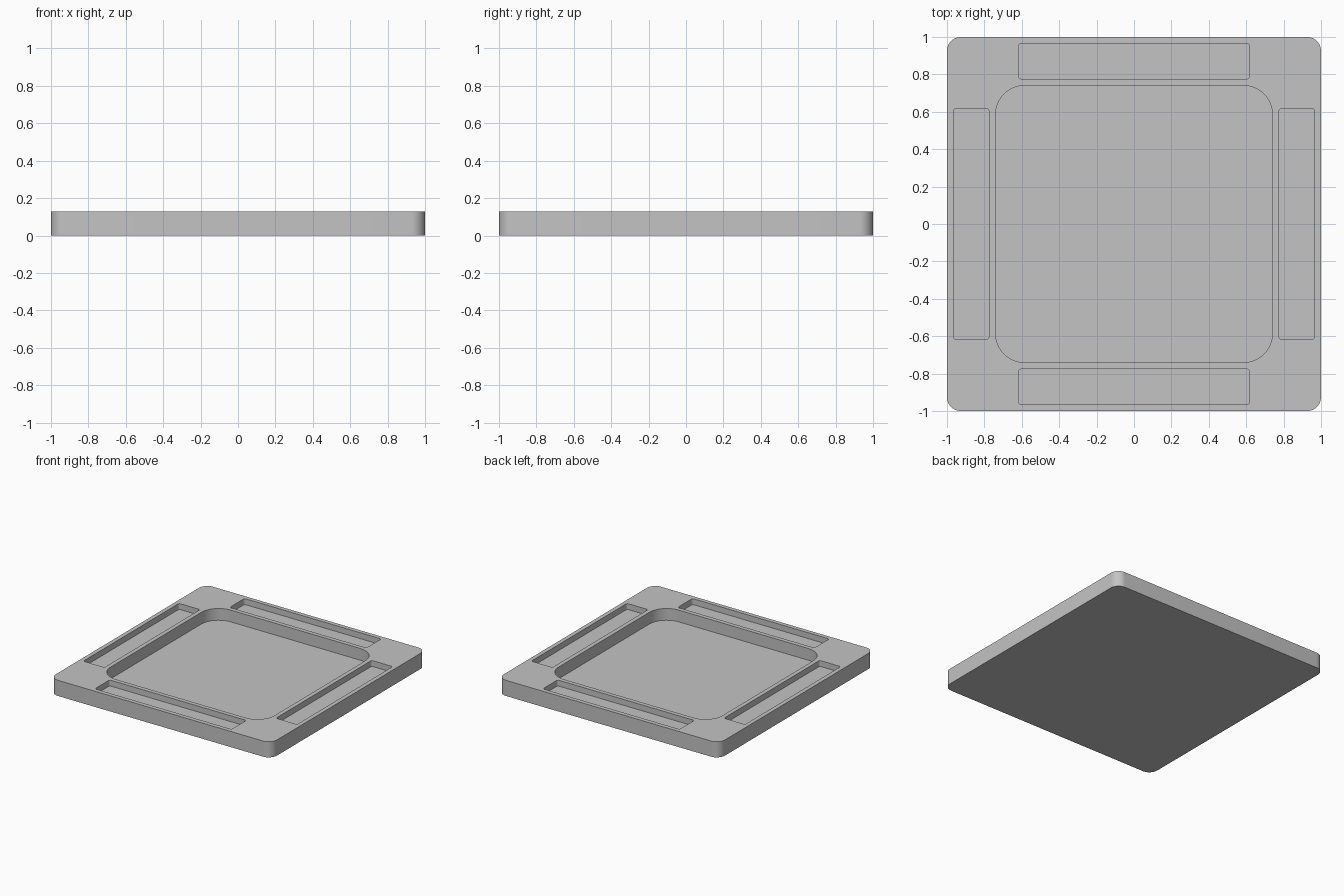
import bpy, bmesh
from math import sin, cos, pi

if "Cube" in bpy.data.objects:
    bpy.data.objects.remove(bpy.data.objects["Cube"], do_unlink=True)

HEIGHT = 0.128
POCKET_DEPTH = 0.096
SLOT_DEPTH = 0.048

grey = bpy.data.materials.new("light grey")
grey.use_nodes = True
colour = (0.55, 0.55, 0.55, 1)
grey.diffuse_color = colour
grey.node_tree.nodes["Principled BSDF"].inputs["Base Color"].default_value = colour


def rounded_slab(name, centre, size, radius, bottom, top, segments=12):
    """Upright prism with a rounded rectangular outline."""
    bm = bmesh.new()
    outline = []
    for i, (sx, sy) in enumerate([(1, 1), (-1, 1), (-1, -1), (1, -1)]):
        cx = centre[0] + sx * (size[0] / 2 - radius)
        cy = centre[1] + sy * (size[1] / 2 - radius)
        for s in range(segments + 1):
            a = (i + s / segments) * pi / 2
            outline.append(bm.verts.new((cx + radius * cos(a), cy + radius * sin(a), bottom)))
    base = bm.faces.new(outline)
    raised = bmesh.ops.extrude_face_region(bm, geom=[base], use_keep_orig=True)
    verts = [g for g in raised["geom"] if isinstance(g, bmesh.types.BMVert)]
    bmesh.ops.translate(bm, verts=verts, vec=(0, 0, top - bottom))
    bmesh.ops.recalc_face_normals(bm, faces=bm.faces)
    mesh = bpy.data.meshes.new(name)
    bm.to_mesh(mesh)
    bm.free()
    mesh.materials.append(grey)
    obj = bpy.data.objects.new(name, mesh)
    bpy.context.collection.objects.link(obj)
    return obj


# Square tray with rounded corners
tray = rounded_slab("tray", (0, 0), (2, 2), 0.075, 0, HEIGHT)

# Deep central pocket
cutters = [rounded_slab("pocket_cutter", (0, 0), (1.48, 1.48), 0.155,
                        HEIGHT - POCKET_DEPTH, HEIGHT + 0.1)]

# Shallow slot along each side
for side, dx, dy in [("left", 1, 0), ("right", -1, 0), ("back", 0, 1), ("front", 0, -1)]:
    size = (0.19, 1.235) if dx else (1.235, 0.19)
    cutters.append(rounded_slab(side + "_slot_cutter", (dx * 0.87, dy * 0.87), size, 0.016,
                                HEIGHT - SLOT_DEPTH, HEIGHT + 0.1, segments=6))

# Carve the recesses
bpy.ops.object.select_all(action="DESELECT")
tray.select_set(True)
bpy.context.view_layer.objects.active = tray
for cutter in cutters:
    cutter.hide_render = True
    cut = tray.modifiers.new(cutter.name, "BOOLEAN")
    cut.operation = "DIFFERENCE"
    cut.solver = "EXACT"
    cut.object = cutter
    bpy.ops.object.modifier_apply(modifier=cut.name)
    bpy.data.objects.remove(cutter, do_unlink=True)

bpy.ops.object.shade_smooth_by_angle()
